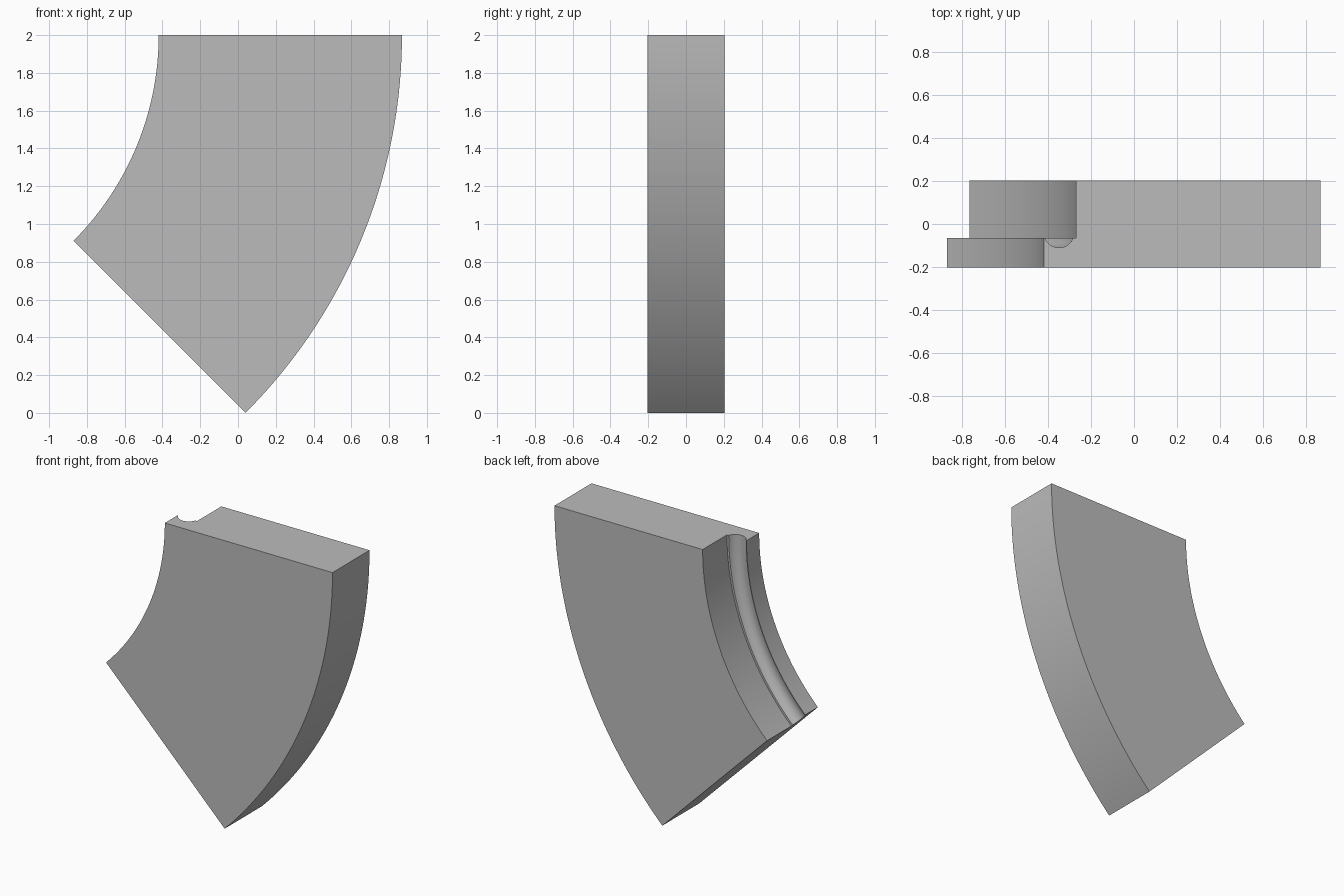
import bpy, bmesh, math
from mathutils import Matrix

cube = bpy.data.objects.get("Cube")
if cube:
    bpy.data.objects.remove(cube, do_unlink=True)

SWEEP, STEPS = math.radians(45), 48
OUTER, INNER, STEP = 2.828, 1.54, 1.69   # radii about the arc axis
HALF, LEDGE = 0.203, -0.064              # half thickness, ledge position
AXIS_X, TOP = -1.96, 2.0

grey = bpy.data.materials.new("plain grey")
grey.use_nodes = True
colour = (0.5, 0.5, 0.5, 1)
grey.diffuse_color = colour
grey.node_tree.nodes["Principled BSDF"].inputs["Base Color"].default_value = colour

# Cross-section: stepped block with a shallow round groove in the ledge
groove_x, groove_y, groove_r = 1.611, -0.041, 0.0695
half_angle = math.acos((groove_y - LEDGE) / groove_r)
profile = [(INNER, -HALF), (OUTER, -HALF), (OUTER, HALF), (STEP, HALF), (STEP, LEDGE)]
for i in range(17):
    a = half_angle * (1 - i / 8)
    profile.append((groove_x + groove_r * math.sin(a), groove_y - groove_r * math.cos(a)))
profile.append((INNER, LEDGE))

# Sweep the section around the axis
bm = bmesh.new()
start = bm.faces.new([bm.verts.new((r, y, 0)) for r, y in profile])
rings = [list(start.verts)]
for s in range(1, STEPS + 1):
    turn = Matrix.Rotation(SWEEP * s / STEPS, 3, 'Y')
    rings.append([bm.verts.new(turn @ v.co) for v in rings[0]])
n = len(profile)
for a, b in zip(rings, rings[1:]):
    for i in range(n):
        j = (i + 1) % n
        bm.faces.new((a[i], a[j], b[j], b[i]))
bm.faces.new(rings[-1])
bmesh.ops.translate(bm, verts=bm.verts, vec=(AXIS_X, 0, TOP))
bmesh.ops.recalc_face_normals(bm, faces=bm.faces)

mesh = bpy.data.meshes.new("grooved_ring_segment")
bm.to_mesh(mesh)
bm.free()
mesh.materials.append(grey)
segment = bpy.data.objects.new("grooved_ring_segment", mesh)
bpy.context.collection.objects.link(segment)

# Smooth curves, sharp edges
bpy.ops.object.select_all(action='DESELECT')
segment.select_set(True)
bpy.context.view_layer.objects.active = segment
bpy.ops.object.shade_smooth_by_angle(angle=math.radians(30))
